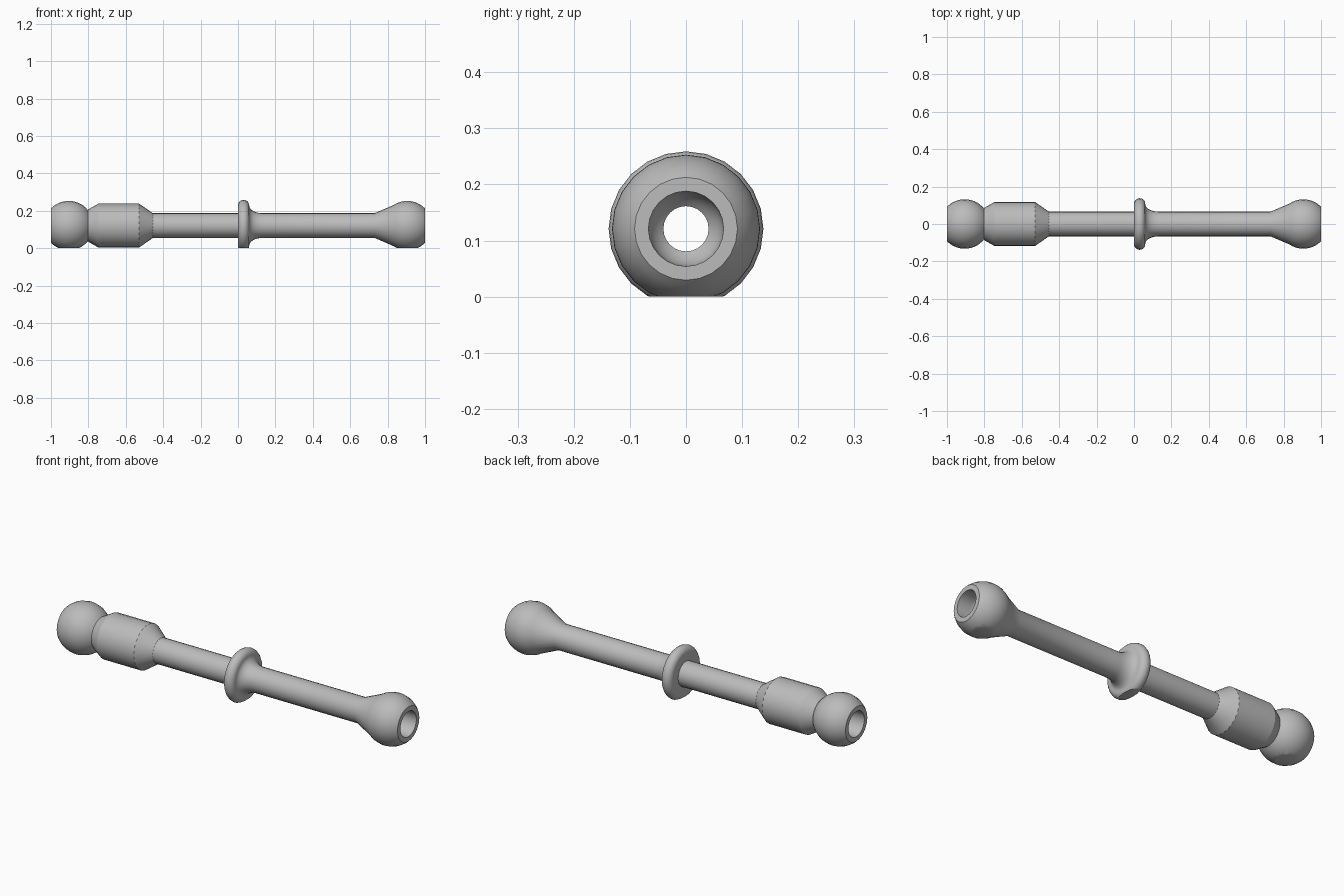
import bpy
import bmesh
from math import sin, cos, pi, radians
from mathutils import Vector

cube = bpy.data.objects.get("Cube")
if cube:
    bpy.data.objects.remove(cube)

AXIS_Z = 0.121
SIDES = 24
BALL_X, BALL_R = 0.905, 0.132
ROD_R = 0.066


def arc(cx, cr, rx, rr, start, end, steps):
    """Points (x, radius) on an elliptical arc, angles in degrees."""
    points = []
    for i in range(steps + 1):
        a = radians(start + (end - start) * i / steps)
        points.append((cx + rx * cos(a), cr + rr * sin(a)))
    return points


# Outer profile, from the left end to the right end
outer = arc(-BALL_X, 0, BALL_R, BALL_R, 136, 39, 14)            # left ball
outer += [(-0.80, 0.087), (-0.745, 0.118), (-0.53, 0.118),      # barrel
          (-0.455, ROD_R), (0.0, ROD_R)]                        # thin rod
outer += arc(0.03, 0.108, 0.03, 0.03, 180, 0, 10)               # collar rim
outer += arc(0.13, 0.108, 0.07, 0.042, 190, 270, 6)             # collar fillet
outer += [(0.73, ROD_R)]                                        # flared neck
outer += arc(BALL_X, 0, BALL_R, BALL_R, 124, 44, 12)            # right ball

# Bore profile, with a rounded countersink at each end
right_bore = [(1.0, 0.067)] + arc(0.93, 0, 0.067, 0.067, 90, 143, 5)
right_bore[1] = (0.93, 0.066)
left_bore = [(-x, r) for x, r in reversed(right_bore)]
profile = outer + right_bore + left_bore

# Revolve the closed profile around the long axis
bm = bmesh.new()
rings = []
for s in range(SIDES):
    a = 2 * pi * s / SIDES
    rings.append([bm.verts.new((x, r * sin(a), AXIS_Z + r * cos(a)))
                  for x, r in profile])
count = len(profile)
for s in range(SIDES):
    here, there = rings[s], rings[(s + 1) % SIDES]
    for i in range(count):
        j = (i + 1) % count
        bm.faces.new((here[i], here[j], there[j], there[i]))

# Flat base under the balls and collar
cut = bmesh.ops.bisect_plane(
    bm, geom=bm.verts[:] + bm.edges[:] + bm.faces[:],
    plane_co=Vector((0, 0, 0)), plane_no=Vector((0, 0, -1)), clear_outer=True)
rim = [g for g in cut["geom_cut"] if isinstance(g, bmesh.types.BMEdge)]
bmesh.ops.holes_fill(bm, edges=rim, sides=0)
bmesh.ops.recalc_face_normals(bm, faces=bm.faces[:])

mesh = bpy.data.meshes.new("turned_rod")
bm.to_mesh(mesh)
bm.free()
rod = bpy.data.objects.new("turned_rod", mesh)
bpy.context.collection.objects.link(rod)

# Plain grey finish
grey = bpy.data.materials.new("plain_grey")
grey.use_nodes = True
colour = (0.5, 0.5, 0.5, 1)
grey.diffuse_color = colour
grey.node_tree.nodes["Principled BSDF"].inputs["Base Color"].default_value = colour
mesh.materials.append(grey)

bpy.ops.object.select_all(action='DESELECT')
rod.select_set(True)
bpy.context.view_layer.objects.active = rod
bpy.ops.object.shade_smooth_by_angle(angle=radians(25))
